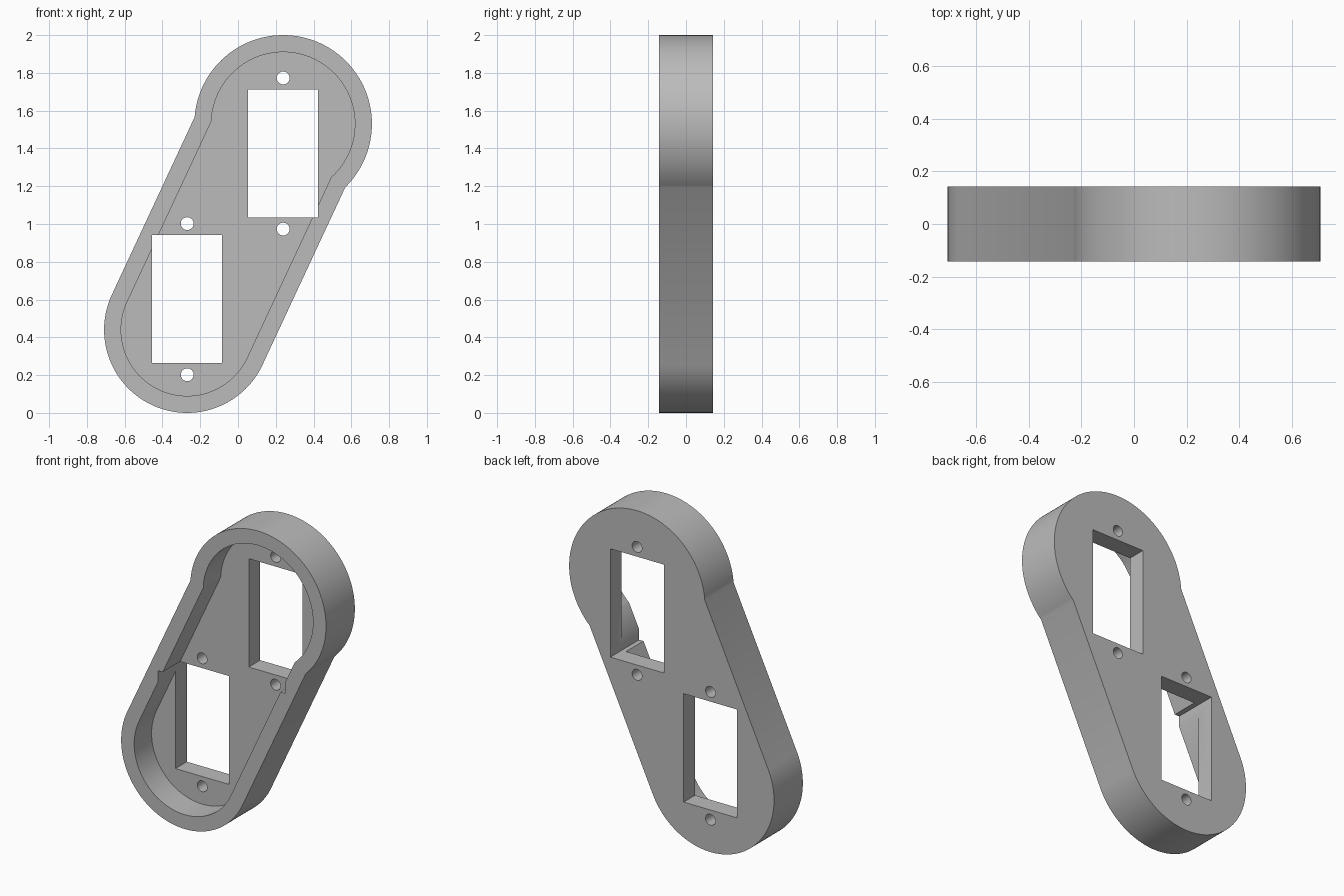
import bpy, bmesh, math
from mathutils import Vector

cube = bpy.data.objects.get("Cube")
if cube:
    bpy.data.objects.remove(cube, do_unlink=True)

HALF = 0.1425                      # half thickness of the housing
FLOOR = 0.03                       # front surface of the recessed floor
LOW, HIGH = Vector((-0.269, 0.44)), Vector((0.239, 1.53))
R_LOW, R_HIGH, RIM = 0.44, 0.47, 0.09

grey = bpy.data.materials.new("plain grey")
grey.use_nodes = True
colour = (0.5, 0.5, 0.5, 1)
grey.diffuse_color = colour
grey.node_tree.nodes["Principled BSDF"].inputs["Base Color"].default_value = colour


def arc(centre, radius, start, end, steps):
    return [centre + radius * Vector((math.cos(a), math.sin(a)))
            for a in (start + (end - start) * i / steps for i in range(steps + 1))]


def capsule(inset):
    """Two round ends; the sides are tangent to the lower one and meet the upper one."""
    r1, r2 = R_LOW - inset, R_HIGH - inset
    axis = HIGH - LOW
    tilt = math.atan2(axis.y, axis.x)
    spread = math.pi / 2 + math.acos(r1 / r2)
    return (arc(HIGH, r2, tilt - spread, tilt + spread, 96)
            + arc(LOW, r1, tilt + math.pi / 2, tilt + 1.5 * math.pi, 80))


def prism(name, outline, y0, y1):
    """Extrude an x-z outline from y0 to y1."""
    bm = bmesh.new()
    face = bm.faces.new([bm.verts.new((p[0], y0, p[1])) for p in outline])
    new = bmesh.ops.extrude_face_region(bm, geom=[face])["geom"]
    bmesh.ops.translate(bm, vec=(0, y1 - y0, 0),
                        verts=[v for v in new if isinstance(v, bmesh.types.BMVert)])
    bmesh.ops.recalc_face_normals(bm, faces=bm.faces)
    mesh = bpy.data.meshes.new(name)
    bm.to_mesh(mesh)
    bm.free()
    mesh.materials.append(grey)
    obj = bpy.data.objects.new(name, mesh)
    bpy.context.collection.objects.link(obj)
    return obj


def cut(target, cutter):
    mod = target.modifiers.new("cut", "BOOLEAN")
    mod.operation, mod.solver, mod.object = "DIFFERENCE", "EXACT", cutter
    bpy.context.view_layer.objects.active = target
    bpy.ops.object.modifier_apply(modifier=mod.name)
    bpy.data.objects.remove(cutter, do_unlink=True)


# Housing with a raised rim around a recessed floor
housing = prism("housing", capsule(0), -HALF, HALF)
cut(housing, prism("recess_cutter", capsule(RIM), -0.5, FLOOR))

# Two rectangular openings, each with a screw hole above and below
for x, z in ((LOW.x, 0.602), (HIGH.x, 1.373)):
    w, h = 0.185, 0.339
    window = [(x - w, z - h), (x + w, z - h), (x + w, z + h), (x - w, z + h)]
    cut(housing, prism("window_cutter", window, -0.5, 0.5))
    for side in (-1, 1):
        hole = arc(Vector((x, z + side * 0.4)), 0.034, 0, math.tau, 32)[:-1]
        cut(housing, prism("hole_cutter", hole, -0.5, 0.5))

# Smooth curved walls, sharp rims
bpy.ops.object.select_all(action="DESELECT")
housing.select_set(True)
bpy.context.view_layer.objects.active = housing
bpy.ops.object.shade_smooth_by_angle(angle=math.radians(30))
